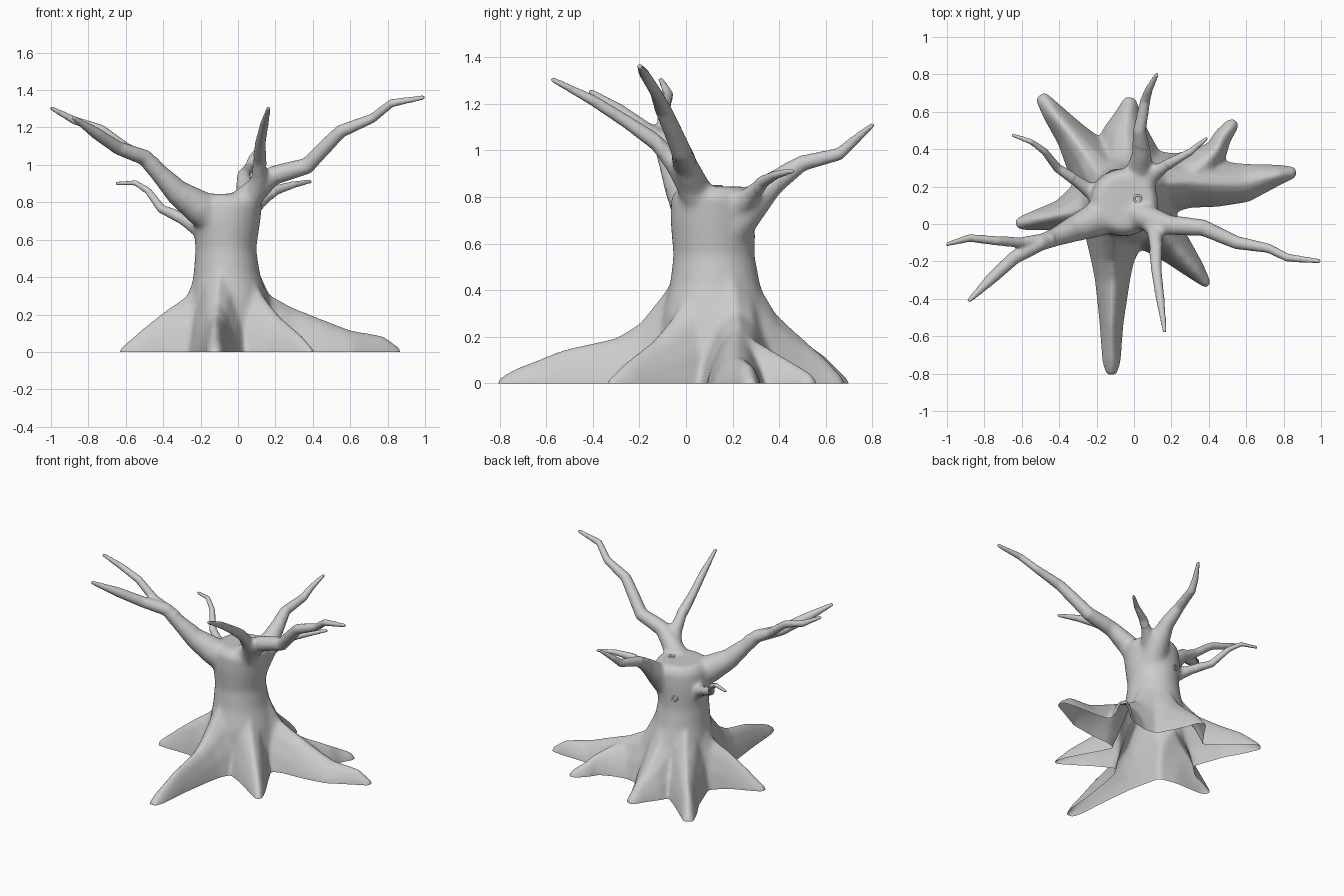
import bpy, bmesh, math
from mathutils import Vector

bm = bmesh.new()


def loft(rings):
    """Bridge closed rings of points and cap both ends."""
    vs = [[bm.verts.new(p) for p in r] for r in rings]
    n = len(vs[0])
    for a, b in zip(vs, vs[1:]):
        for i in range(n):
            j = (i + 1) % n
            bm.faces.new((a[i], a[j], b[j], b[i]))
    bm.faces.new(vs[0][::-1])
    bm.faces.new(vs[-1])


def ellipse(cx, cy, z, rx, ry, n=24):
    return [(cx + rx * math.cos(2 * math.pi * i / n),
             cy + ry * math.sin(2 * math.pi * i / n), z) for i in range(n)]


def branch(pts, n=12):
    """Tapered tube through (x, y, z, radius) points."""
    ps = [Vector(p[:3]) for p in pts]
    rings = []
    for i, p in enumerate(ps):
        t = (ps[min(i + 1, len(ps) - 1)] - ps[max(i - 1, 0)]).normalized()
        side = t.cross(Vector((0, 0, 1))).normalized()
        up = side.cross(t)
        r = pts[i][3]
        rings.append([p + r * (side * math.cos(2 * math.pi * k / n) +
                               up * math.sin(2 * math.pi * k / n)) for k in range(n)])
    loft(rings)


def root(pts):
    """Buttress root: arched section along (x, y, half width, height) points."""
    ps = [Vector((p[0], p[1], 0)) for p in pts]
    half = [(-1, -0.08, 0), (-1, 0, 0), (-0.78, 0, 0.4), (-0.42, 0, 0.8)]
    prof = half + [(0, 0, 1)] + [(-s, b, k) for s, b, k in half[::-1]]
    rings = []
    for i, p in enumerate(ps):
        t = (ps[min(i + 1, len(ps) - 1)] - ps[max(i - 1, 0)]).normalized()
        side = t.cross(Vector((0, 0, 1)))
        w, h = pts[i][2:]
        rings.append([p + side * s * w + Vector((0, 0, b + k * h)) for s, b, k in prof])
    loft(rings)


# Trunk
loft([ellipse(*e) for e in [
    (-.05, .15, -.08, .28, .29), (-.05, .15, 0, .275, .285), (-.05, .14, .15, .24, .255),
    (-.05, .13, .3, .205, .23), (-.06, .125, .42, .178, .195), (-.065, .12, .55, .163, .175),
    (-.06, .115, .7, .18, .183), (-.05, .115, .8, .182, .18), (-.05, .12, .845, .15, .145)]])

# Roots: front, front right, right, right fork, back, back left, left
root([(-.09, .08, .2, .52), (-.1, -.05, .17, .46), (-.11, -.13, .14, .35), (-.115, -.2, .115, .265),
      (-.115, -.3, .095, .203), (-.12, -.53, .065, .15), (-.12, -.74, .05, .065), (-.12, -.81, .03, .02)])
root([(-.02, .1, .17, .5), (.07, .03, .15, .42), (.14, -.05, .13, .29), (.22, -.13, .095, .195),
      (.33, -.25, .055, .1), (.4, -.333, .022, .02)])
root([(-.02, .17, .22, .52), (.1, .2, .2, .46), (.17, .22, .17, .31), (.3, .225, .14, .24),
      (.45, .215, .125, .18), (.6, .22, .105, .12), (.78, .265, .055, .09), (.87, .28, .03, .02)])
root([(.25, .24, .15, .22), (.37, .31, .11, .18), (.445, .4, .06, .13), (.475, .47, .05, .09),
      (.525, .53, .04, .05), (.545, .555, .022, .02)])
root([(-.04, .2, .2, .5), (-.03, .31, .19, .43), (-.04, .39, .17, .3), (-.045, .5, .125, .2),
      (-.03, .6, .065, .11), (-.02, .68, .032, .02)])
root([(-.1, .18, .18, .5), (-.19, .27, .16, .42), (-.25, .36, .13, .29), (-.34, .48, .085, .2),
      (-.43, .59, .06, .13), (-.505, .69, .035, .02)])
root([(-.1, .13, .19, .52), (-.21, .1, .17, .46), (-.27, .08, .15, .31), (-.4, .045, .08, .22),
      (-.5, .025, .06, .14), (-.6, .005, .04, .05), (-.635, 0, .025, .02)])

# Branches: right, front, left, left fork, left twig, back, back-right twig
branch([(-.03, .07, .74, .09), (.08, .03, .85, .07), (.19, -.005, .945, .054), (.37, -.02, .995, .045),
        (.46, -.06, 1.09, .04), (.55, -.10, 1.18, .036), (.72, -.13, 1.25, .026),
        (.82, -.18, 1.33, .023), (1.0, -.2, 1.362, .013)])
branch([(.07, .04, .8, .06), (.115, -.04, .93, .048), (.115, -.12, 1.03, .037), (.12, -.25, 1.12, .029),
        (.14, -.4, 1.215, .024), (.165, -.58, 1.308, .012)])
branch([(-.1, .06, .69, .09), (-.21, .02, .775, .095), (-.33, -.03, .86, .068), (-.42, -.07, .955, .05),
        (-.5, -.10, 1.04, .044), (-.64, -.18, 1.09, .037), (-.76, -.29, 1.17, .032), (-.885, -.413, 1.255, .013)])
branch([(-.44, -.08, 1.0, .04), (-.6, -.10, 1.09, .03), (-.73, -.09, 1.19, .026),
        (-.88, -.075, 1.24, .022), (-1.005, -.11, 1.308, .012)])
branch([(-.12, .15, .6, .06), (-.24, .18, .68, .045), (-.32, .24, .725, .032), (-.41, .3, .765, .025),
        (-.48, .39, .86, .02), (-.55, .44, .905, .016), (-.655, .478, .9, .011)])
branch([(.0, .18, .66, .10), (.03, .28, .765, .076), (.04, .38, .865, .052), (.03, .5, .945, .035),
        (.06, .66, .985, .028), (.08, .72, 1.04, .022), (.125, .805, 1.113, .012)])
branch([(.04, .2, .74, .06), (.12, .28, .81, .042), (.2, .33, .865, .028), (.3, .385, .895, .02),
        (.395, .463, .913, .011)])

# Fuse everything into one skin
bmesh.ops.recalc_face_normals(bm, faces=bm.faces[:])
src = bpy.data.meshes.new("tree_source")
bm.to_mesh(src)
bm.free()
tree = bpy.data.objects.new("tree", src)
bpy.context.collection.objects.link(tree)
mod = tree.modifiers.new("fuse", 'REMESH')
mod.mode = 'VOXEL'
mod.voxel_size = 0.0085
dg = bpy.context.evaluated_depsgraph_get()
mesh = bpy.data.meshes.new_from_object(tree.evaluated_get(dg))
tree.modifiers.clear()

# Blend the joints, most strongly near the trunk, then open the base at ground level
bm = bmesh.new()
bm.from_mesh(mesh)


def soften(verts, times):
    for _ in range(times):
        bmesh.ops.smooth_vert(bm, verts=verts, factor=0.5,
                              use_axis_x=True, use_axis_y=True, use_axis_z=True)


soften(bm.verts[:], 4)
soften([v for v in bm.verts if v.co.z < .4 or math.hypot(v.co.x + .05, v.co.y - .12) < .3], 22)
bmesh.ops.bisect_plane(bm, geom=bm.verts[:] + bm.edges[:] + bm.faces[:], dist=1e-5,
                       plane_co=(0, 0, 0), plane_no=(0, 0, -1), clear_outer=True)
bm.to_mesh(mesh)
bm.free()
tree.data = mesh
mesh.shade_smooth()

# Small knot rings on the crown and the back of the trunk
for name, loc, rot in [("crown_knot", (.02, .135, .845), (0, 0, 0)),
                       ("back_knot", (-.11, .285, .63), (math.radians(90), 0, math.radians(15)))]:
    bpy.ops.mesh.primitive_torus_add(major_radius=.018, minor_radius=.006, major_segments=20,
                                     minor_segments=8, location=loc, rotation=rot)
    bpy.context.object.name = name
    bpy.ops.object.shade_smooth()
